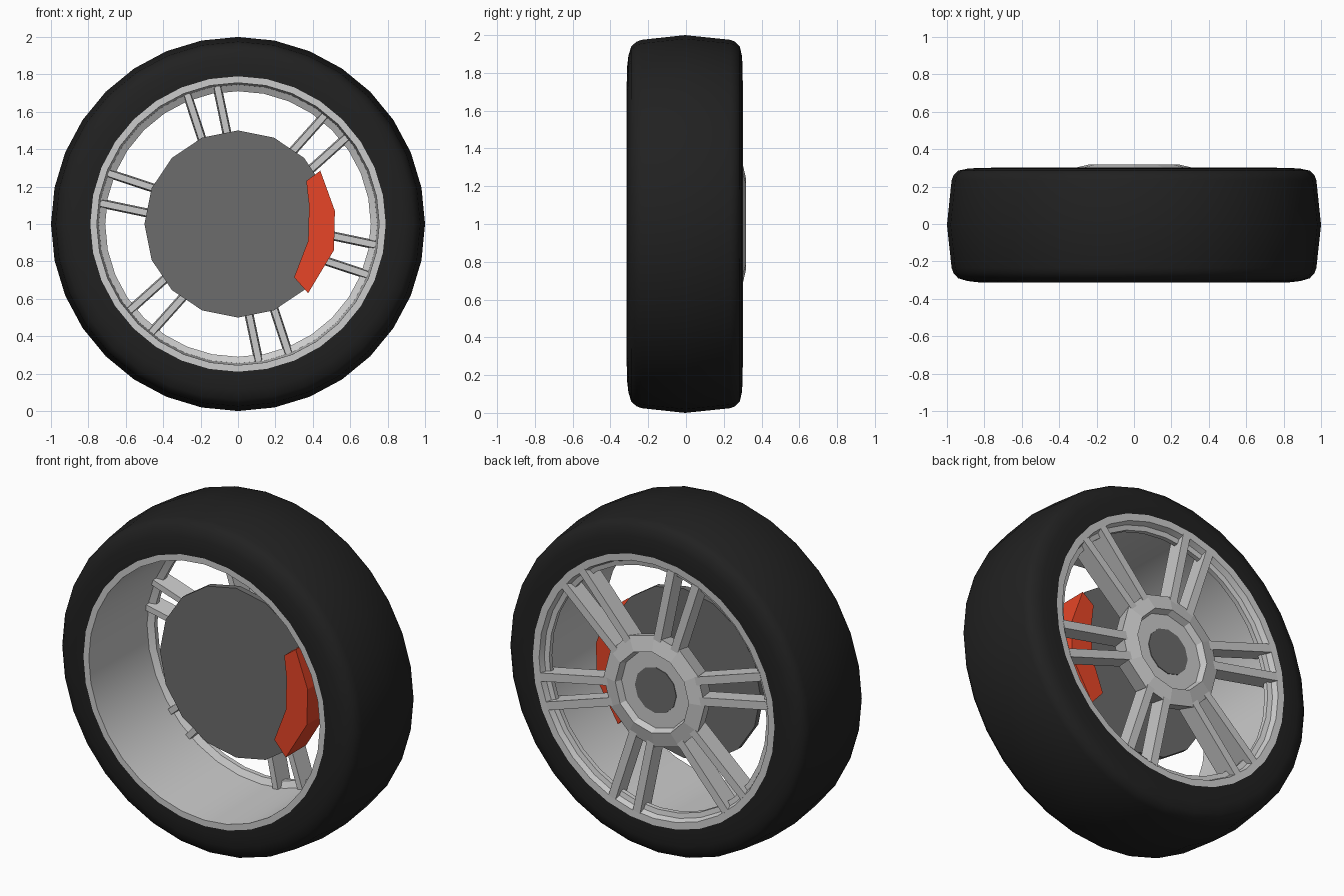
import bpy, bmesh
from math import cos, sin, pi, radians
from mathutils import Matrix, Vector

if "Cube" in bpy.data.objects:
    bpy.data.objects.remove(bpy.data.objects["Cube"])

CENTRE = Vector((0, 0, 1))


def material(name, colour):
    m = bpy.data.materials.new(name)
    m.diffuse_color = (*colour, 1)
    m.use_nodes = True
    m.node_tree.nodes["Principled BSDF"].inputs["Base Color"].default_value = m.diffuse_color
    return m


def finish(bm, name, mat=None, smooth=None):
    bmesh.ops.recalc_face_normals(bm, faces=bm.faces[:])
    me = bpy.data.meshes.new(name)
    bm.to_mesh(me)
    bm.free()
    ob = bpy.data.objects.new(name, me)
    bpy.context.collection.objects.link(ob)
    if mat:
        me.materials.append(mat)
    if smooth:
        bpy.ops.object.select_all(action='DESELECT')
        ob.select_set(True)
        bpy.context.view_layer.objects.active = ob
        bpy.ops.object.shade_smooth_by_angle(angle=radians(smooth))
    return ob


def lathe(name, profile, sides, mat=None, smooth=None, closed=False, caps=False):
    """Turn a (radius, y) profile around the wheel axis."""
    bm = bmesh.new()
    rings = []
    for r, y in profile:
        rings.append([bm.verts.new((r * cos(2 * pi * i / sides), y,
                                    1 + r * sin(2 * pi * i / sides)))
                      for i in range(sides)])
    pairs = list(zip(rings, rings[1:]))
    if closed:
        pairs.append((rings[-1], rings[0]))
    for a, b in pairs:
        for i in range(sides):
            j = (i + 1) % sides
            bm.faces.new((a[i], a[j], b[j], b[i]))
    if caps:
        bm.faces.new(rings[0])
        bm.faces.new(rings[-1])
    return finish(bm, name, mat, smooth)


def add_prism(bm, front, back):
    """Join two matching outlines into a closed solid."""
    a = [bm.verts.new(p) for p in front]
    b = [bm.verts.new(p) for p in back]
    bm.faces.new(a)
    bm.faces.new(b)
    for i in range(len(a)):
        j = (i + 1) % len(a)
        bm.faces.new((a[i], a[j], b[j], b[i]))


rubber = material("rubber", (0.015, 0.015, 0.015))
red = material("red_paint", (0.8, 0.06, 0.02))
dark = material("dark_metal", (0.15, 0.15, 0.15))
alloy = material("alloy", (0.55, 0.55, 0.55))

# Tyre
lathe("tyre", [(0.785, -0.312), (0.83, -0.312), (0.89, -0.305), (0.94, -0.29),
               (0.965, -0.262), (0.975, -0.235), (1.0, -0.005), (0.975, 0.235),
               (0.965, 0.26), (0.94, 0.285), (0.89, 0.296), (0.83, 0.30),
               (0.785, 0.30)], 32, rubber, 40)

# Rim barrel with a stepped lip at the back
lathe("rim", [(0.79, -0.314), (0.755, -0.314), (0.745, 0.215), (0.71, 0.235),
              (0.71, 0.262), (0.738, 0.268), (0.75, 0.30), (0.79, 0.302)],
      32, alloy, 30)

# Brake disc
lathe("brake_disc", [(0.5, -0.015), (0.5, 0.02)], 16, dark, caps=True)

# Hub with recessed centre, and its cap
lathe("hub", [(0.30, 0.19), (0.33, 0.297), (0.24, 0.318), (0.225, 0.28),
              (0.13, 0.28), (0.13, 0.19)], 12, alloy, closed=True)
lathe("hub_cap", [(0.135, 0.20), (0.135, 0.284)], 12, dark, caps=True)

# Six pairs of spokes
bm = bmesh.new()
for k in range(6):
    turn = Matrix.Rotation(-radians(45 + 60 * k), 3, 'Y')
    for side in (-1, 1):
        ends = []
        for r, off in ((0.28, 0.057), (0.745, 0.083)):
            c = side * off
            ends.append([CENTRE + turn @ Vector((r, y, c + w)) for y, w in
                         ((0.19, -0.017), (0.19, 0.017), (0.302, 0.024), (0.302, -0.024))])
        add_prism(bm, *ends)
finish(bm, "spokes", alloy)

# Brake caliper
outline = [(0.44, 1.285), (0.518, 1.07), (0.513, 0.86), (0.375, 0.63),
           (0.30, 0.715), (0.375, 0.91), (0.38, 1.1), (0.365, 1.23)]
bm = bmesh.new()
add_prism(bm, [(x, -0.09, z) for x, z in outline], [(x, 0.1, z) for x, z in outline])
finish(bm, "brake_caliper", red)
